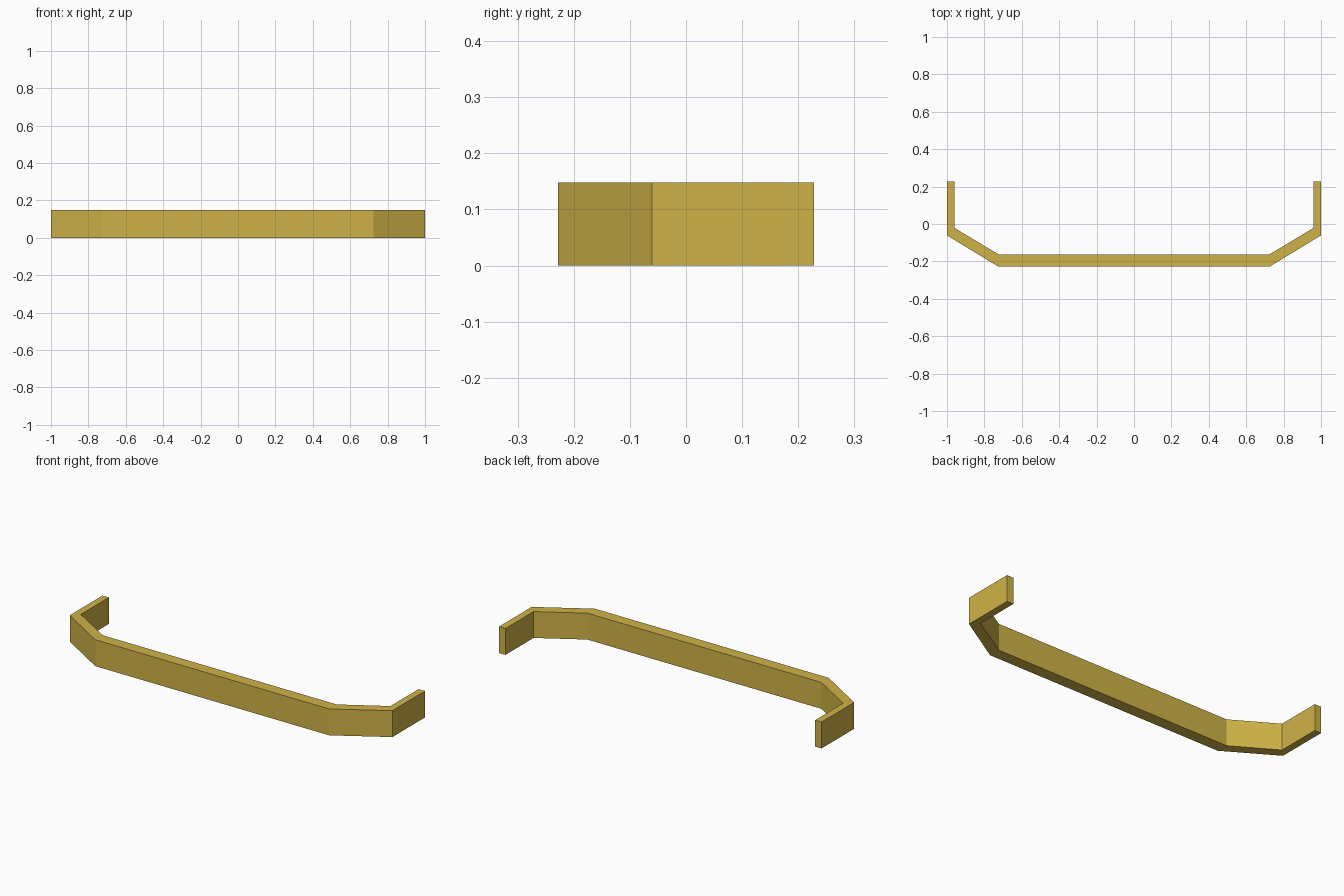
import bpy
import bmesh

cube = bpy.data.objects.get("Cube")
if cube:
    bpy.data.objects.remove(cube, do_unlink=True)

HEIGHT = 0.148

# Single mustard yellow finish
yellow = bpy.data.materials.new("mustard_yellow")
yellow.use_nodes = True
colour = (0.63, 0.45, 0.065, 1)
yellow.diffuse_color = colour
yellow.node_tree.nodes["Principled BSDF"].inputs["Base Color"].default_value = colour

# Right half of the bent bar in plan, as (outer, inner) point pairs
half = [
    ((1.0, 0.228), (0.96, 0.228)),
    ((1.0, -0.061), (0.96, -0.021)),
    ((0.725, -0.228), (0.725, -0.162)),
]
mirrored = [tuple((-x, y) for x, y in pair) for pair in reversed(half)]
stations = half + mirrored

# Sweep a rectangular section through the stations
bm = bmesh.new()
rings = []
for outer, inner in stations:
    corners = [(*outer, 0), (*outer, HEIGHT), (*inner, HEIGHT), (*inner, 0)]
    rings.append([bm.verts.new(c) for c in corners])
for a, b in zip(rings, rings[1:]):
    for i in range(4):
        j = (i + 1) % 4
        bm.faces.new((a[i], a[j], b[j], b[i]))
bm.faces.new(rings[0])
bm.faces.new(rings[-1])
bmesh.ops.recalc_face_normals(bm, faces=bm.faces)

mesh = bpy.data.meshes.new("bent_bar")
bm.to_mesh(mesh)
bm.free()
mesh.materials.append(yellow)
bar = bpy.data.objects.new("bent_bar", mesh)
bpy.context.collection.objects.link(bar)
